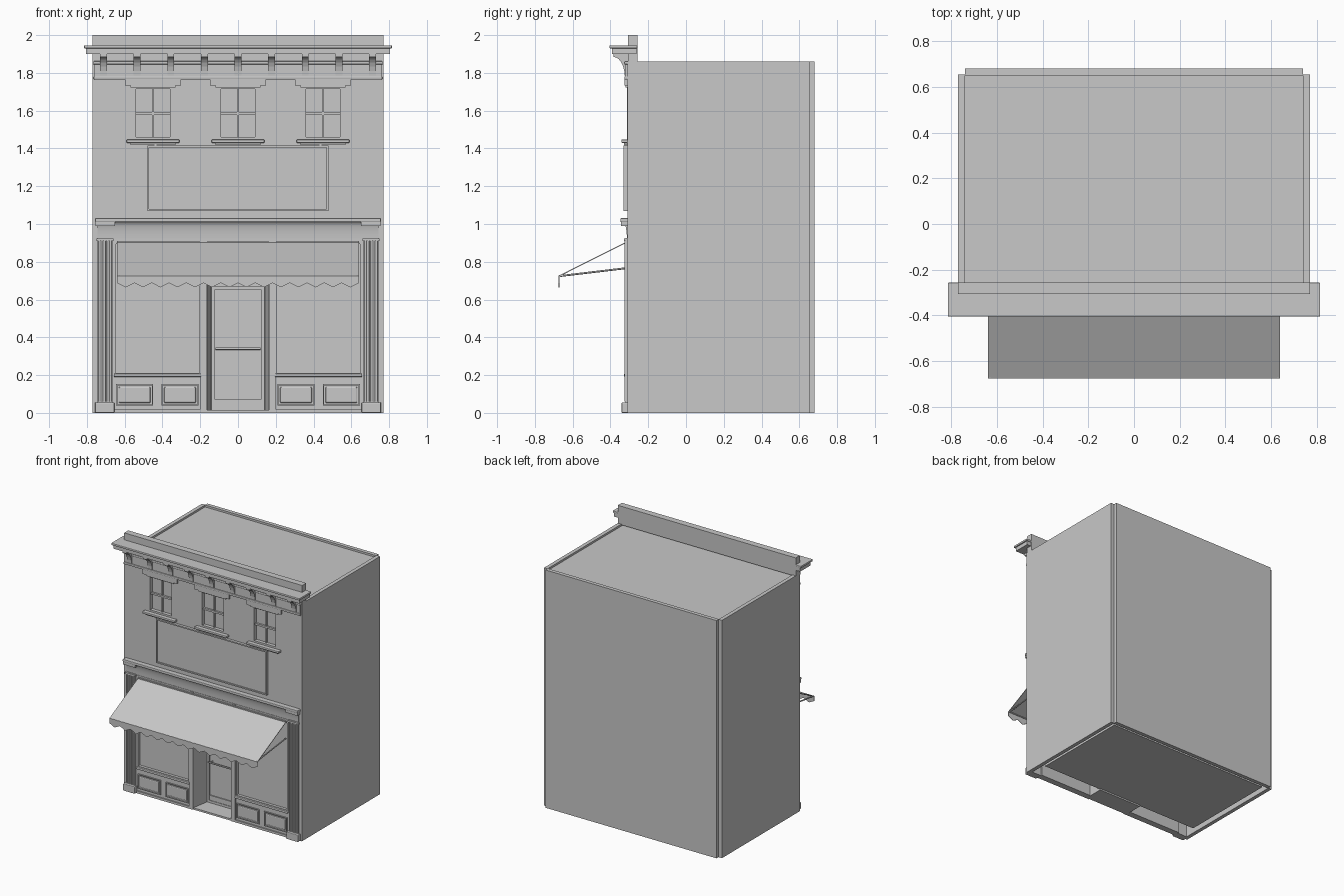
import bpy, bmesh, math
from mathutils import Vector

cube = bpy.data.objects.get("Cube")
if cube:
    bpy.data.objects.remove(cube)

grey = bpy.data.materials.new("plain_grey")
grey.use_nodes = True
grey.diffuse_color = (0.58, 0.58, 0.58, 1)
grey.node_tree.nodes["Principled BSDF"].inputs["Base Color"].default_value = grey.diffuse_color


def finish(name, bm):
    bmesh.ops.recalc_face_normals(bm, faces=bm.faces)
    mesh = bpy.data.meshes.new(name)
    bm.to_mesh(mesh)
    bm.free()
    mesh.materials.append(grey)
    ob = bpy.data.objects.new(name, mesh)
    bpy.context.collection.objects.link(ob)
    return ob


def box(name, x0, x1, y0, y1, z0, z1, bevel=0):
    bm = bmesh.new()
    bmesh.ops.create_cube(bm, size=1)
    for v in bm.verts:
        v.co = Vector(((x0 + x1) / 2 + v.co.x * (x1 - x0),
                       (y0 + y1) / 2 + v.co.y * (y1 - y0),
                       (z0 + z1) / 2 + v.co.z * (z1 - z0)))
    ob = finish(name, bm)
    if bevel:
        mod = ob.modifiers.new("soft_edge", "BEVEL")
        mod.width, mod.segments = bevel, 2
    return ob


def prism(name, pts, axis, a, b):
    """Extrude a flat outline along x, y or z, from a to b."""
    bm = bmesh.new()
    place = {"x": lambda p: (a, p[0], p[1]),
             "y": lambda p: (p[0], a, p[1]),
             "z": lambda p: (p[0], p[1], a)}[axis]
    face = bm.faces.new([bm.verts.new(place(p)) for p in pts])
    out = bmesh.ops.extrude_face_region(bm, geom=[face])
    step = Vector([b - a if axis == k else 0 for k in "xyz"])
    bmesh.ops.translate(bm, vec=step, verts=[g for g in out["geom"] if isinstance(g, bmesh.types.BMVert)])
    return finish(name, bm)


def frame(name, x0, x1, y0, y1, z0, z1, w):
    box(name + "_left", x0, x0 + w, y0, y1, z0, z1)
    box(name + "_right", x1 - w, x1, y0, y1, z0, z1)
    box(name + "_bottom", x0 + w, x1 - w, y0, y1, z0, z0 + w)
    box(name + "_top", x0 + w, x1 - w, y0, y1, z1 - w, z1)


def rod(name, p, q, r):
    p, q = Vector(p), Vector(q)
    bm = bmesh.new()
    bmesh.ops.create_cone(bm, cap_ends=True, segments=10, radius1=r, radius2=r, depth=(q - p).length)
    turn = (q - p).to_track_quat("Z", "Y").to_matrix().to_4x4()
    bm.transform(turn)
    bmesh.ops.translate(bm, vec=(p + q) / 2, verts=bm.verts)
    ob = finish(name, bm)
    for f in ob.data.polygons:
        f.use_smooth = len(f.vertices) == 4
    return ob


SIDES = (("right", -1), ("left", 1))


def sbox(name, s, x0, x1, *rest, **kw):
    return box(name, min(s * x0, s * x1), max(s * x0, s * x1), *rest, **kw)


# Building shell
for side, s in SIDES:
    sbox(side + "_wall", s, 0.74, 0.77, -0.28, 0.655, 0, 1.86)
    sbox(side + "_front_pier", s, 0.655, 0.77, -0.31, -0.28, 0, 0.92)
box("back_wall", -0.74, 0.74, 0.65, 0.68, 0, 1.86)
box("roof", -0.74, 0.74, -0.28, 0.65, 1.82, 1.845)
box("floor", -0.71, 0.71, -0.17, 0.62, 0.012, 0.03)
box("parapet", -0.77, 0.77, -0.307, -0.257, 1.855, 2.0)

# Upper front wall with three window openings
front = box("upper_front_wall", -0.77, 0.77, -0.31, -0.28, 0.92, 1.86)
for i, cx in enumerate((-0.45, 0, 0.45)):
    cutter = box("window_cutter", cx - 0.105, cx + 0.105, -0.4, -0.2, 1.447, 1.73)
    cutter.hide_render = True
    cutter.hide_viewport = True
    mod = front.modifiers.new("opening", "BOOLEAN")
    mod.object, mod.solver = cutter, "EXACT"
    n = "window_%d" % (i + 1)
    box(n + "_glass", cx - 0.11, cx + 0.11, -0.285, -0.275, 1.44, 1.735)
    frame(n + "_frame", cx - 0.105, cx + 0.105, -0.312, -0.285, 1.447, 1.73, 0.014)
    box(n + "_muntin", cx - 0.005, cx + 0.005, -0.297, -0.285, 1.46, 1.72)
    box(n + "_meeting_rail", cx - 0.095, cx + 0.095, -0.3, -0.285, 1.578, 1.592)
    box(n + "_lintel", cx - 0.148, cx + 0.148, -0.325, -0.308, 1.732, 1.768)
    box(n + "_lintel_drop", cx - 0.118, cx + 0.118, -0.32, -0.308, 1.722, 1.734)
    box(n + "_sill", cx - 0.14, cx + 0.14, -0.342, -0.308, 1.43, 1.447, bevel=0.004)
    box(n + "_sill_apron", cx - 0.122, cx + 0.122, -0.328, -0.308, 1.42, 1.43)

# Frieze, brackets and cornice
box("frieze", -0.762, 0.762, -0.319, -0.28, 1.765, 1.86)
box("frieze_lower_trim", -0.764, 0.764, -0.326, -0.3, 1.765, 1.782, bevel=0.004)
box("frieze_upper_trim", -0.766, 0.766, -0.327, -0.3, 1.845, 1.862, bevel=0.004)
curve = [(-0.385 + 0.06 * math.sin(t * math.pi / 12), 1.885 - 0.1 * (1 - math.cos(t * math.pi / 12))) for t in range(7)]
for i in range(-4, 5):
    prism("cornice_bracket", [(-0.3, 1.905), (-0.385, 1.905)] + curve + [(-0.3, 1.785)], "x",
          i * 0.178 - 0.018, i * 0.178 + 0.018)
box("cornice_soffit", -0.805, 0.805, -0.392, -0.262, 1.9, 1.93)
box("cornice_top", -0.815, 0.815, -0.405, -0.257, 1.93, 1.946, bevel=0.004)

# Blank sign board
box("sign_board", -0.475, 0.475, -0.323, -0.308, 1.075, 1.41)
frame("sign_rim", -0.48, 0.478, -0.331, -0.308, 1.07, 1.415, 0.01)
for side, s in SIDES:
    sbox(side + "_sign_hanger", s, 0.43, 0.445, -0.325, -0.308, 1.41, 1.425)

# Belt course and coved fascia
cove = [(-0.313 - 0.02 * (1 - math.cos(t * math.pi / 12)), 0.92 + 0.09 * math.sin(t * math.pi / 12)) for t in range(7)]
fascia = prism("fascia_cove", [(-0.3, 0.92)] + cove + [(-0.3, 1.01)], "x", -0.745, 0.745)
for f in fascia.data.polygons:
    f.use_smooth = len(f.vertices) == 4 and abs(f.normal.z) < 0.9 and f.normal.y < 0
box("belt_course", -0.757, 0.757, -0.347, -0.3, 1.01, 1.031, bevel=0.005)

# Fluted pilasters with bases and caps
for side, s in SIDES:
    sbox(side + "_belt_block", s, 0.65, 0.755, -0.344, -0.3, 0.99, 1.012)
    sbox(side + "_pilaster", s, 0.665, 0.745, -0.32, -0.3, 0.05, 0.925)
    for i in range(5):
        x = s * (0.675 + i * 0.015)
        rod(side + "_pilaster_rib", (x, -0.32, 0.06), (x, -0.32, 0.91), 0.0055)
    sbox(side + "_pilaster_cap", s, 0.66, 0.75, -0.329, -0.3, 0.91, 0.924)
    sbox(side + "_pilaster_base", s, 0.655, 0.757, -0.341, -0.3, 0, 0.056, bevel=0.005)

# Shop windows, panelled bulkheads and door posts
for side, s in SIDES:
    x0, x1 = sorted((s * 0.195, s * 0.657))
    box(side + "_shop_glass", x0, x1, -0.292, -0.282, 0.19, 0.92)
    frame(side + "_shop_frame", x0, x1, -0.314, -0.282, 0.2, 0.905, 0.012)
    box(side + "_bulkhead", x0, x1, -0.311, -0.27, 0, 0.192)
    box(side + "_shop_sill", x0, x1, -0.328, -0.28, 0.19, 0.208, bevel=0.005)
    box(side + "_bulkhead_plinth", x0, x1, -0.32, -0.3, 0, 0.018)
    for c in (0.307, 0.547):
        p0, p1 = s * c - 0.098, s * c + 0.098
        frame(side + "_panel_rim", p0, p1, -0.319, -0.308, 0.038, 0.152, 0.006)
        box(side + "_raised_panel", p0 + 0.014, p1 - 0.014, -0.319, -0.305, 0.052, 0.138, bevel=0.007)
    sbox(side + "_door_post", s, 0.165, 0.2, -0.32, -0.28, 0, 0.92)
    prism(side + "_entry_wall", [(s * 0.165, -0.31), (s * 0.19, -0.31), (s * 0.19, -0.16), (s * 0.14, -0.16)],
          "z", 0, 0.92)
box("shop_head_rail", -0.657, 0.657, -0.316, -0.28, 0.898, 0.922)
box("entry_ceiling", -0.19, 0.19, -0.29, -0.16, 0.9, 0.92)
box("entry_step", -0.166, 0.166, -0.315, -0.16, 0, 0.014)

# Recessed door with transom light
box("door_panel", -0.145, 0.145, -0.17, -0.16, 0.01, 0.905)
frame("door_stiles", -0.14, 0.14, -0.182, -0.168, 0.016, 0.67, 0.018)
box("door_kick_plate", -0.125, 0.125, -0.178, -0.168, 0.025, 0.072)
box("door_head", -0.145, 0.145, -0.19, -0.168, 0.67, 0.69)
frame("transom_frame", -0.14, 0.14, -0.182, -0.168, 0.69, 0.9, 0.014)
rod("door_push_bar", (-0.118, -0.2, 0.34), (0.118, -0.2, 0.34), 0.006)
for side, s in SIDES:
    rod(side + "_push_bar_mount", (s * 0.1, -0.2, 0.34), (s * 0.1, -0.168, 0.34), 0.005)

# Awning canvas, scalloped valance and support arms
prism("awning_canvas", [(-0.32, 0.904), (-0.675, 0.726), (-0.675, 0.72), (-0.32, 0.898)], "x", -0.64, 0.64)
teeth = 14
hem = [(-0.64 + 1.28 * i / (2 * teeth), 0.665 if i % 2 else 0.688) for i in range(2 * teeth + 1)]
prism("awning_valance", [(0.64, 0.725), (-0.64, 0.725)] + hem, "y", -0.676, -0.671)
for side, s in SIDES:
    rod(side + "_awning_arm", (s * 0.63, -0.31, 0.767), (s * 0.63, -0.672, 0.724), 0.005)
rod("awning_front_bar", (-0.638, -0.669, 0.722), (0.638, -0.669, 0.722), 0.004)
box("awning_roller", -0.64, 0.64, -0.325, -0.31, 0.895, 0.91)
